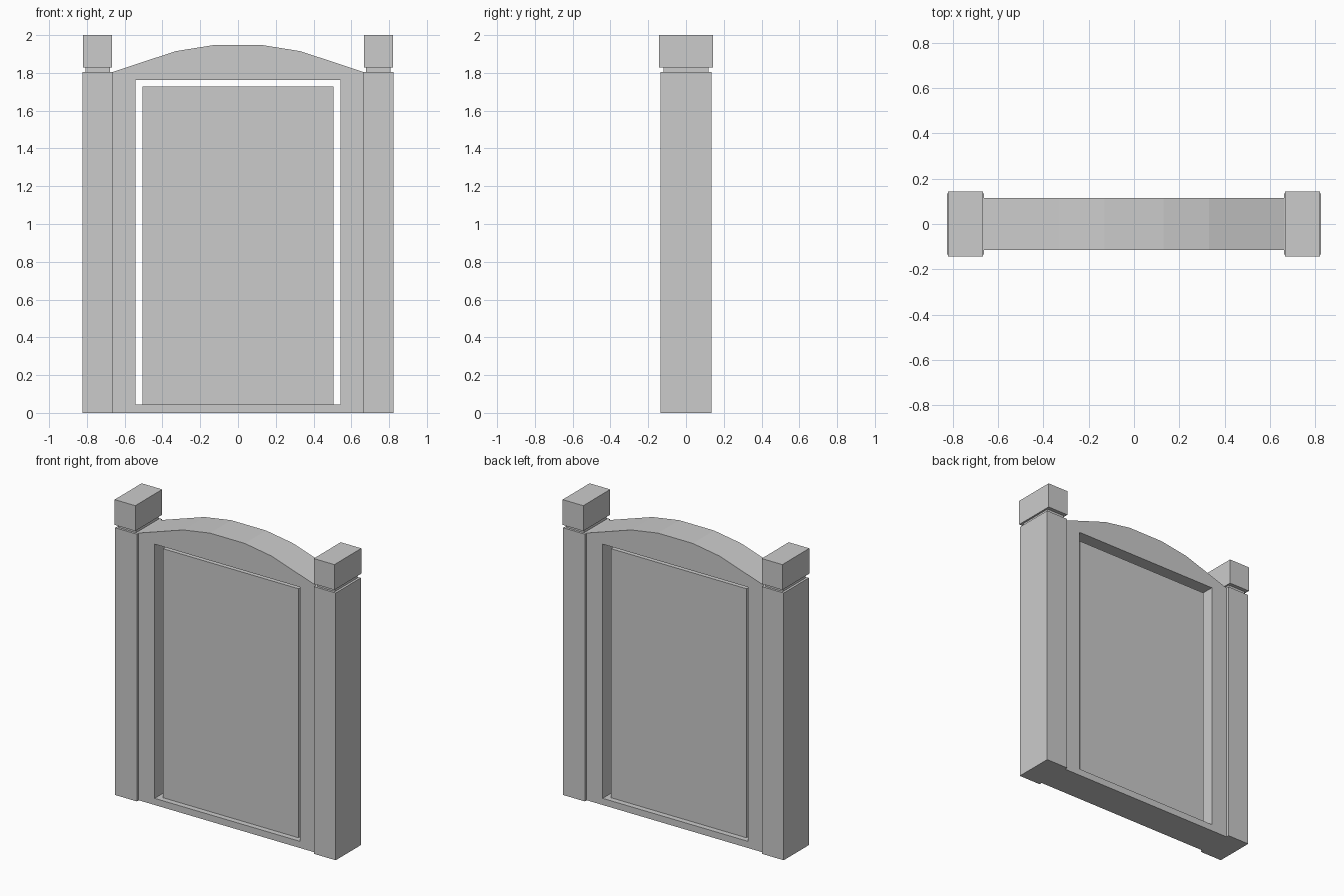
import bpy
from math import pi

if "Cube" in bpy.data.objects:
    bpy.data.objects.remove(bpy.data.objects["Cube"])


def box(name, x, y, z):
    """Box between (min, max) pairs on each axis."""
    bpy.ops.mesh.primitive_cube_add(size=1, location=[sum(r) / 2 for r in (x, y, z)])
    ob = bpy.context.object
    ob.name = name
    ob.scale = [r[1] - r[0] for r in (x, y, z)]
    bpy.ops.object.transform_apply(location=False, rotation=False, scale=True)
    return ob


def extruded(name, outlines, half_depth):
    """Fill x/z outlines (inner ones become holes) and extrude along y."""
    cu = bpy.data.curves.new(name, 'CURVE')
    cu.dimensions = '2D'
    cu.fill_mode = 'BOTH'
    cu.extrude = half_depth
    for pts in outlines:
        sp = cu.splines.new('POLY')
        sp.points.add(len(pts) - 1)
        for p, (x, z) in zip(sp.points, pts):
            p.co = (x, z, 0, 1)
        sp.use_cyclic_u = True
    ob = bpy.data.objects.new(name, cu)
    bpy.context.collection.objects.link(ob)
    ob.rotation_euler = (pi / 2, 0, 0)
    bpy.ops.object.select_all(action='DESELECT')
    ob.select_set(True)
    bpy.context.view_layer.objects.active = ob
    bpy.ops.object.convert(target='MESH')
    bpy.ops.object.transform_apply(location=False, rotation=True, scale=False)
    bpy.ops.object.shade_flat()
    return bpy.context.object


# Arched frame with rectangular opening
right_half = [(0.663, 0), (0.663, 1.805), (0.33, 1.915), (0.13, 1.947)]
outer = right_half + [(-x, z) for x, z in reversed(right_half)]
opening = [(-0.543, 0.045), (-0.543, 1.762), (0.543, 1.762), (0.543, 0.045)]
extruded("arched_frame", [outer, opening], 0.114)

# Panel standing on the sill, with a gap at the sides and top
box("centre_panel", (-0.506, 0.506), (-0.077, 0.077), (0.045, 1.727))

# Posts with neck and cap on each side
for side, s in (("left", -1), ("right", 1)):
    for part, x0, x1, y, z0, z1 in (
        ("post", 0.662, 0.824, 0.134, 0, 1.805),
        ("post_neck", 0.678, 0.808, 0.119, 1.805, 1.829),
        ("post_cap", 0.667, 0.821, 0.144, 1.829, 2.0),
    ):
        box(f"{side}_{part}", sorted((s * x0, s * x1)), (-y, y), (z0, z1))
